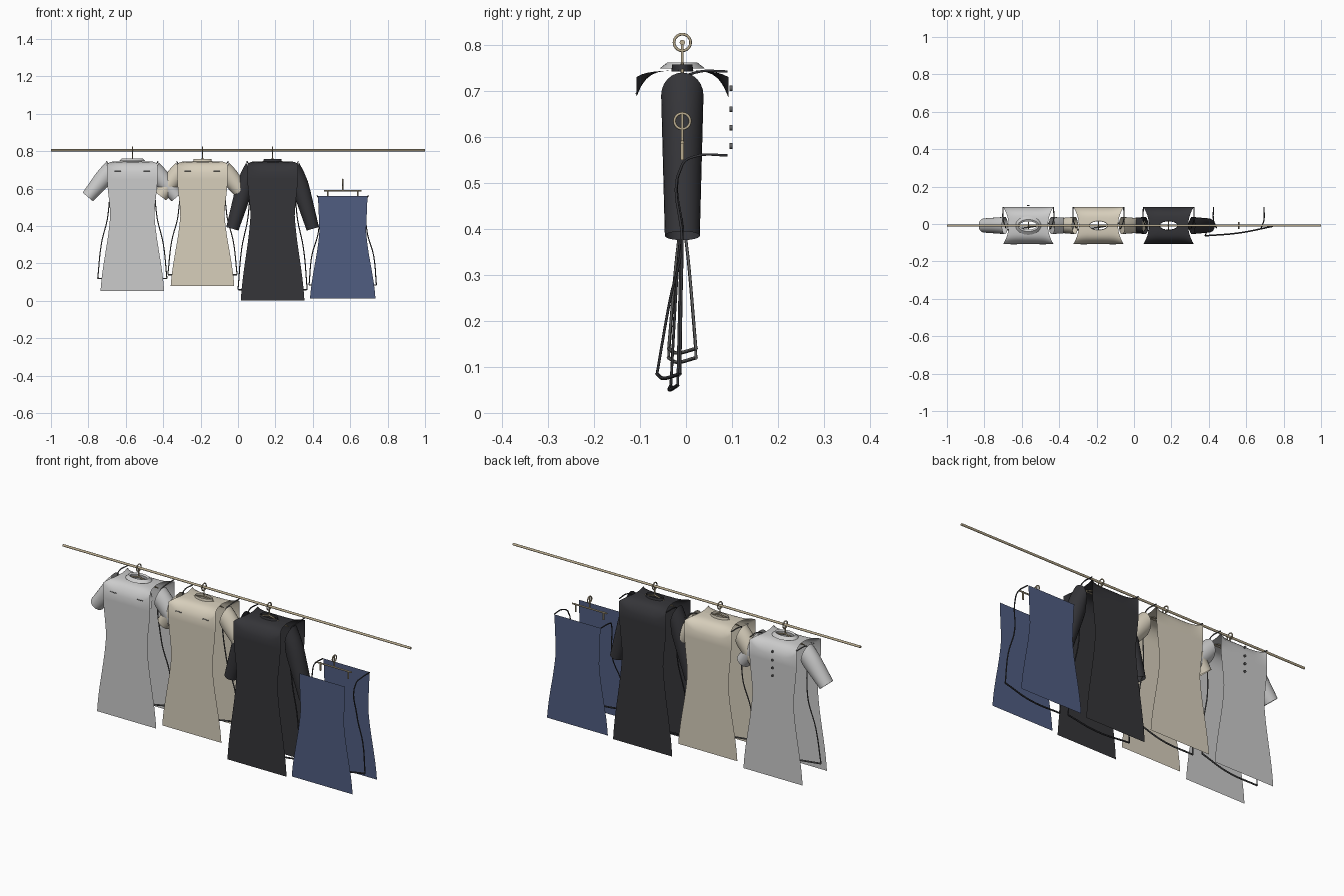
import bpy, bmesh, math
from mathutils import Vector

if "Cube" in bpy.data.objects:
    bpy.data.objects.remove(bpy.data.objects["Cube"])

YC = -0.008   # depth of the rail
D = 0.1       # half depth of a garment


def material(name, rgb):
    m = bpy.data.materials.new(name)
    m.diffuse_color = (*rgb, 1)
    m.use_nodes = True
    m.node_tree.nodes["Principled BSDF"].inputs["Base Color"].default_value = m.diffuse_color
    return m


WHITE = material("white_cloth", (0.72, 0.72, 0.71))
CREAM = material("cream_cloth", (0.68, 0.62, 0.50))
BLACK = material("black_cloth", (0.035, 0.035, 0.04))
NAVY = material("navy_cloth", (0.08, 0.11, 0.22))
WOOD = material("tan_metal", (0.50, 0.42, 0.28))
DARK = material("grey_trim", (0.12, 0.12, 0.12))


def finish(name, bm, mat):
    me = bpy.data.meshes.new(name)
    bm.to_mesh(me)
    bm.free()
    me.materials.append(mat)
    for p in me.polygons:
        p.use_smooth = True
    ob = bpy.data.objects.new(name, me)
    bpy.context.collection.objects.link(ob)
    bpy.context.view_layer.objects.active = ob
    ob.select_set(True)
    bpy.ops.object.shade_smooth_by_angle(angle=math.radians(50))
    ob.select_set(False)
    return ob


def grid(name, rows, mat, closed=False):
    """Skin a list of equally long point rows."""
    bm = bmesh.new()
    vs = [[bm.verts.new(p) for p in r] for r in rows]
    n = len(rows[0])
    for a, b in zip(vs, vs[1:]):
        for i in range(n if closed else n - 1):
            j = (i + 1) % n
            bm.faces.new((a[i], a[j], b[j], b[i]))
    return finish(name, bm, mat)


def tube(name, pts, r, mat, cyclic=False, smooth=False, sides=2):
    cu = bpy.data.curves.new(name, 'CURVE')
    cu.dimensions = '3D'
    cu.bevel_depth = r
    cu.bevel_resolution = sides
    cu.use_fill_caps = True
    cu.resolution_u = 6
    if smooth:
        sp = cu.splines.new('BEZIER')
        sp.bezier_points.add(len(pts) - 1)
        for b, p in zip(sp.bezier_points, pts):
            b.co = p
            b.handle_left_type = b.handle_right_type = 'AUTO'
    else:
        sp = cu.splines.new('POLY')
        sp.points.add(len(pts) - 1)
        for b, p in zip(sp.points, pts):
            b.co = (*p, 1)
    sp.use_cyclic_u = cyclic
    cu.materials.append(mat)
    ob = bpy.data.objects.new(name, cu)
    bpy.context.collection.objects.link(ob)
    return ob


def half_width(z, keys):
    """Eased width between (height, half width) keys, top to bottom."""
    for (z0, w0), (z1, w1) in zip(keys, keys[1:]):
        if z >= z1 - 1e-6:
            t = max(0, (z0 - z) / (z0 - z1))
            t = 0.5 * t + 0.5 * (0.5 - 0.5 * math.cos(math.pi * t))
            return w0 + (w1 - w0) * t
    return keys[-1][1]


US = [i / 12 - 1 for i in range(25)]


def panel(name, cx, side, top, keys, mat, yoke):
    """Front or back sheet, with the shoulder yoke curving in to the neck."""
    hem = keys[-1][0]
    rows = []
    for k in range(21):
        z = hem + (top - hem) * k / 20
        w = half_width(z, keys)
        rows.append([(cx + u * w, YC + side * D, z) for u in US])
    if yoke:
        for k in range(9):
            t = k / 8
            row = []
            for u in US:
                neck = 0.024 * math.sqrt(max(0, 1 - (u * 0.105 / 0.05) ** 2))
                y = D * (1 - t) + neck * t
                q = y / D
                drop = 0.055 * q ** 5 * (1 - 0.8 * u ** 4) + 0.004 * q
                w = 0.105 + 0.03 * q * q
                row.append((cx + u * w, YC + side * y, 0.745 - drop))
            rows.append(row)
    grid(name, rows, mat)


def sleeve(name, cx, side, end, r0, r1, mat):
    a, b = Vector((0.125, 0, 0.69)), Vector((end[0], 0, end[1]))
    d = (b - a).normalized()
    up = Vector((-d.z, 0, d.x))
    up0 = Vector((0.3, 0, 0.95)).normalized()
    rows = []
    for k in range(9):
        t = k / 8
        r = r0 + (r1 - r0) * t
        ax = up0.lerp(up, min(1, t * 3)).normalized()
        c = a.lerp(b, t)
        row = []
        for i in range(24):
            g = 2 * math.pi * i / 24
            p = c + ax * (r * math.cos(g)) + Vector((0, 1, 0)) * ((0.046 - 0.008 * t) * math.sin(g))
            row.append((cx + side * p.x, YC + p.y, p.z))
        rows.append(row)
    grid(name, rows, mat, closed=True)


def ring(name, x, z, r, mat):
    pts = [(x, YC + r * math.cos(a), z + r * math.sin(a))
           for a in [2 * math.pi * i / 24 for i in range(24)]]
    tube(name, pts, 0.003, mat, cyclic=True)


def trim(name, cx, top, waist, hem, whem, yl, yr, mat):
    """Loose side seams and hem cord hanging between the two sheets."""
    w = waist[1]
    for s, y, n in ((-1, yl, "left"), (1, yr, "right")):
        tube(f"{name}_{n}_seam", [
            (cx + s * 0.135, YC + 0.098, top), (cx + s * 0.135, YC + 0.03, top - 0.002),
            (cx + s * 0.125, YC, top - 0.02), (cx + s * w, YC, waist[0]),
            (cx + s * (w + 0.035), YC + y * 0.5, waist[0] * 0.55 + hem * 0.45),
            (cx + s * whem, YC + y, hem)], 0.003, mat, smooth=True, sides=1)
    tube(f"{name}_hem", [(cx - whem, YC + yl, hem), (cx, YC + (yl + yr) / 2 - 0.01, hem - 0.01),
                         (cx + whem, YC + yr, hem)], 0.004, mat, smooth=True, sides=1)


# Rail
tube("rail", [(-1, YC, 0.805), (1, YC, 0.805)], 0.006, WOOD, sides=3)

# Three dresses: name, x, hem, sleeve end, cuff radius, cloth, seam depths, seam hem
dresses = [
    ("white_dress", -0.565, 0.052, (0.238, 0.555), 0.036, WHITE, -0.03, 0.03, 0.12, DARK),
    ("cream_dress", -0.19, 0.078, (0.225, 0.56), 0.038, CREAM, -0.03, 0.03, 0.14, DARK),
    ("black_dress", 0.185, 0.002, (0.215, 0.385), 0.034, BLACK, -0.025, -0.01, 0.06, BLACK),
]
for name, cx, hem, end, r1, mat, yl, yr, seam, tm in dresses:
    keys = [(0.65, 0.135), (0.46, 0.118), (hem, 0.17)]
    for s, n in ((-1, "front"), (1, "back")):
        panel(f"{name}_{n}", cx, s, 0.65, keys, mat, True)
        sleeve(f"{name}_{'left' if s < 0 else 'right'}_sleeve", cx, s, end, 0.052, r1, mat)
    trim(name, cx, 0.742, (0.46, 0.13), seam, 0.185, yl, yr, tm)
    # Collar band around the neck
    wide = name == "white_dress"
    rings = [(0.05, 0.024, 0.742), (0.047, 0.022, 0.757)]
    if wide:
        rings += [(0.055, 0.032, 0.762), (0.068, 0.05, 0.748)]
    grid(f"{name}_collar", [[(cx + a * math.cos(g), YC + b * math.sin(g), z)
                             for g in [math.pi * i / 14 for i in range(28)]]
                            for a, b, z in rings], mat, closed=True)
    # Hanger
    ring(f"{name}_hook", cx, 0.805, 0.018, WOOD)
    tube(f"{name}_hook_stem", [(cx, YC, 0.805), (cx, YC, 0.755)], 0.003, WOOD)
    tube(f"{name}_hanger", [(cx - 0.11, YC, 0.728), (cx, YC, 0.758), (cx + 0.11, YC, 0.728)],
         0.004, WOOD, cyclic=True)
    # Pocket edge welts on the chest
    if name != "black_dress":
        for s in (-1, 1):
            tube(f"{name}_welt", [(cx + s * 0.06, YC - D, 0.694), (cx + s * 0.095, YC - D, 0.694)],
                 0.002, DARK)

# Button placket on the back of the white dress
grid("placket", [[(-0.565 + dx, YC + y, z) for dx in (-0.012, 0.012)]
                 for y, z in ((0.07, 0.71), (0.072, 0.67), (0.09, 0.635), (0.096, 0.61), (0.084, 0.56))], WHITE)
for z in (0.705, 0.66, 0.62, 0.58):
    bm = bmesh.new()
    bmesh.ops.create_cone(bm, cap_ends=True, segments=12, radius1=0.006, radius2=0.006, depth=0.006)
    ob = finish("button", bm, DARK)
    ob.rotation_euler.x = math.pi / 2
    ob.location = (-0.565, YC + D + 0.006, z)

# Navy skirt on a clip hanger
cx = 0.56
skirt = [(0.56, 0.132), (0.37, 0.125), (0.012, 0.175)]
for s, n in ((-1, "front"), (1, "back")):
    panel(f"skirt_{n}", cx, s, 0.56, skirt, NAVY, False)
trim("skirt", cx, 0.56, (0.37, 0.13), 0.085, 0.18, -0.055, -0.005, BLACK)
ring("skirt_hook", cx, 0.634, 0.017, WOOD)
tube("skirt_hook_stem", [(cx, YC, 0.65), (cx, YC, 0.588)], 0.003, WOOD)
tube("skirt_hanger_bar", [(cx - 0.1, YC, 0.588), (cx + 0.1, YC, 0.588)], 0.004, WOOD)
for s in (-1, 1):
    tube("hanger_clip", [(cx + s * 0.08, YC, 0.592), (cx + s * 0.08, YC, 0.55)], 0.004, WOOD)
